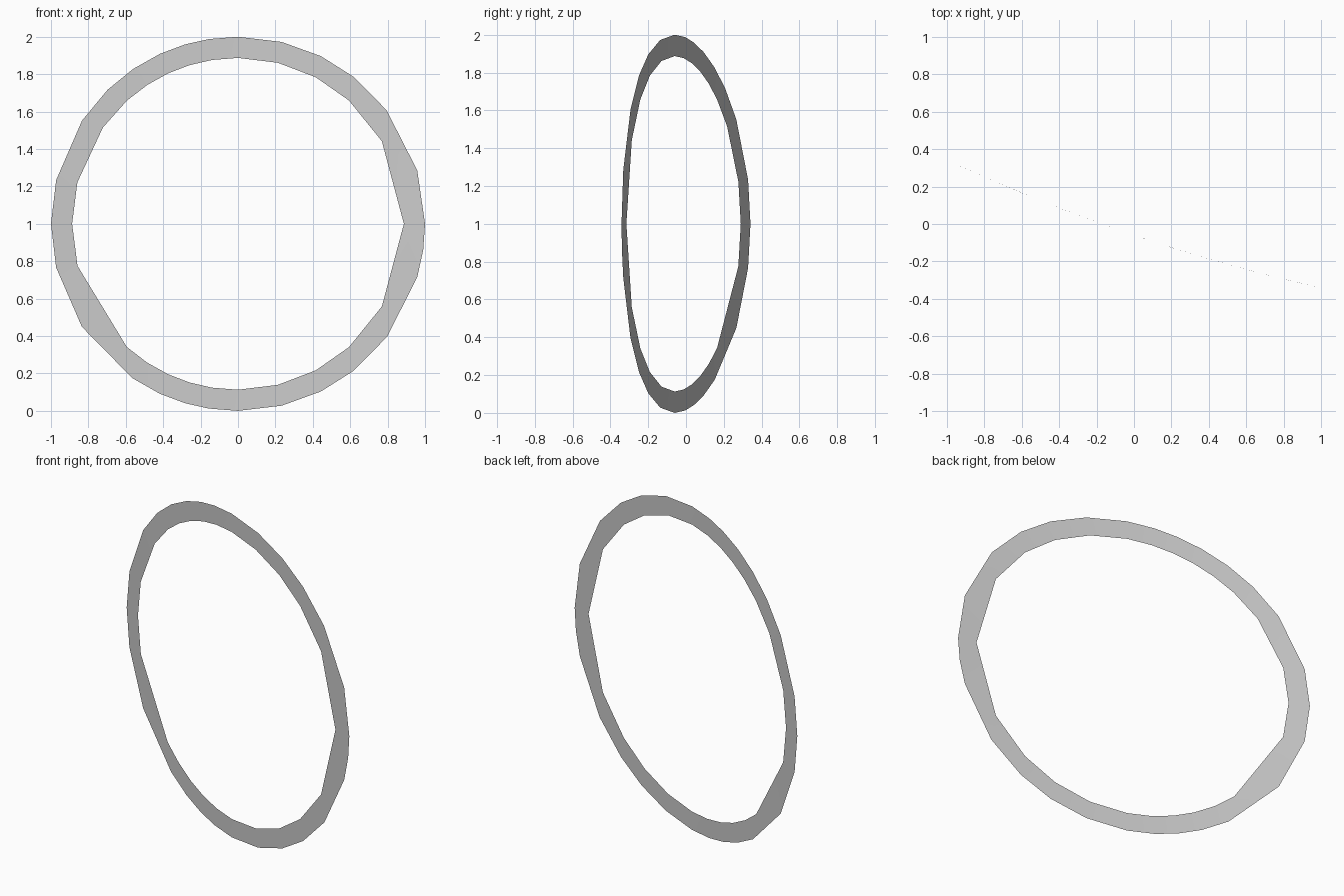
import bpy, bmesh
from math import radians, sin, cos

if "Cube" in bpy.data.objects:
    bpy.data.objects.remove(bpy.data.objects["Cube"])

# Vertex angles in degrees, clockwise from the top, for the uneven low-poly rims
OUTER = [0, 13.5, 26.3, 38.2, 52.5, 73.4, 90, 98, 106.6, 127.2, 141.8, 153.7, 166.5,
         180, 189, 196.5, 204.7, 214.4, 236.6, 256.5,
         270, 283.5, 303.5, 315.8, 325.9, 335.3, 343.6, 351]
INNER = [0, 13.9, 28, 42, 60.1, 90, 119.9, 138, 152, 166.1,
         180, 189, 197, 205, 213.4, 222.1, 255.3,
         270, 284.5, 305.5, 318, 326.9, 335.1, 343, 351]


def bend(x):
    """Depth of the gently bowed sheet at a given x."""
    return -0.06 - 0.341 * x + 0.06 * x * x


def rim(bm, radius, angles):
    vs = [bm.verts.new((radius * sin(radians(a)), 0, 1 + radius * cos(radians(a))))
          for a in angles]
    return [bm.edges.new((v, vs[(i + 1) % len(vs)])) for i, v in enumerate(vs)]


# Flat ring between the two rims, then bowed
bm = bmesh.new()
edges = rim(bm, 1.0, OUTER) + rim(bm, 0.887, INNER)
bmesh.ops.triangle_fill(bm, edges=edges, use_beauty=True, normal=(0, -1, 0))
for v in bm.verts:
    v.co.y = bend(v.co.x)
bm.normal_update()
for f in bm.faces:
    if f.normal.y > 0:
        f.normal_flip()
    f.smooth = True

mesh = bpy.data.meshes.new("bowed_ring")
bm.to_mesh(mesh)
bm.free()
ring = bpy.data.objects.new("bowed_ring", mesh)
bpy.context.collection.objects.link(ring)
